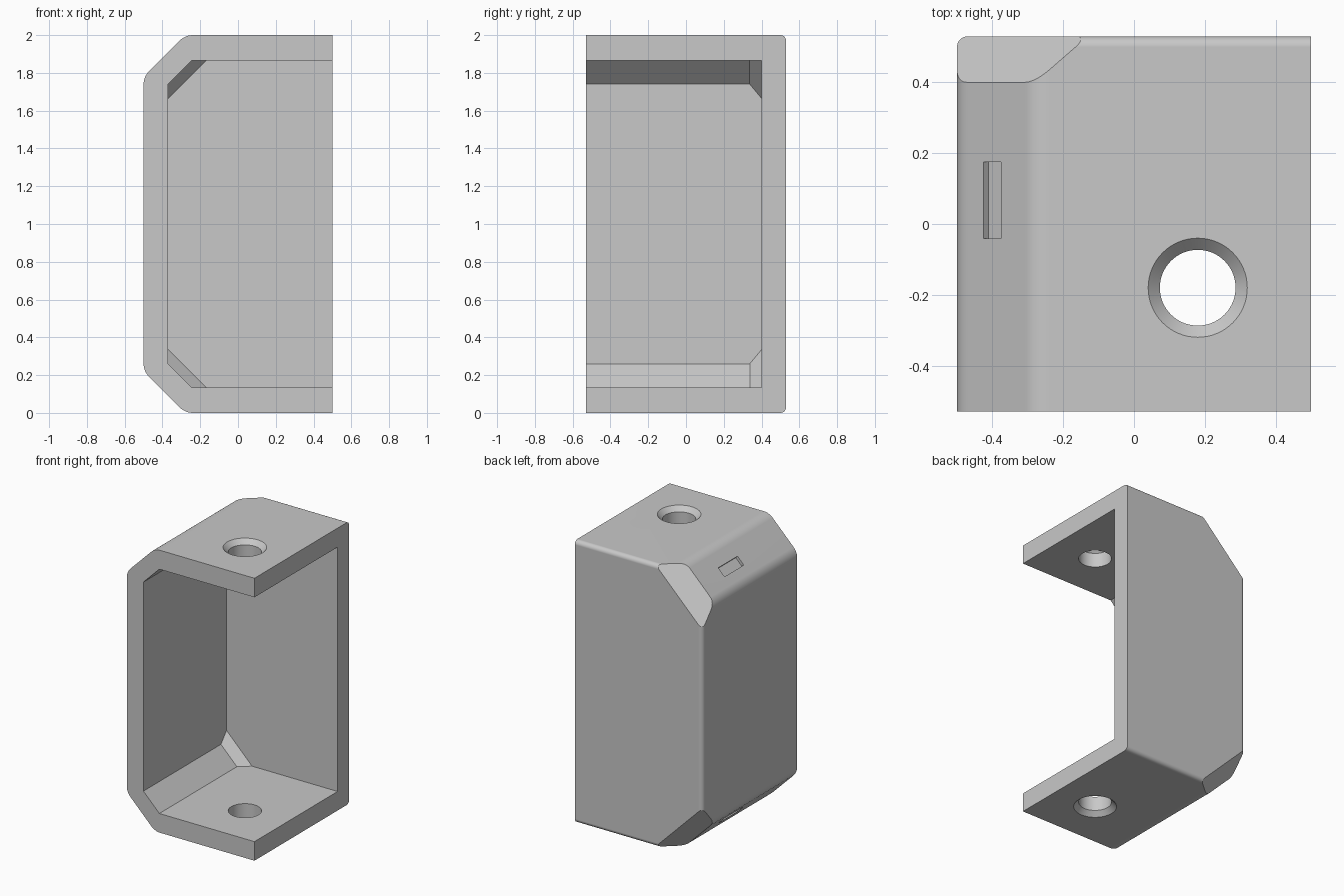
import bpy, bmesh, math
from mathutils import Vector, Matrix

cube = bpy.data.objects.get("Cube")
if cube:
    bpy.data.objects.remove(cube)

grey = bpy.data.materials.new("light grey")
grey.use_nodes = True
COLOUR = (0.58, 0.58, 0.58, 1)
grey.diffuse_color = COLOUR
grey.node_tree.nodes["Principled BSDF"].inputs["Base Color"].default_value = COLOUR

W, D, H = 0.5, 0.53, 2.0      # half width, half depth, height
WALL = 0.135
MID = H / 2


def to_object(bm, name):
    bmesh.ops.recalc_face_normals(bm, faces=bm.faces)
    mesh = bpy.data.meshes.new(name)
    bm.to_mesh(mesh)
    bm.free()
    mesh.materials.append(grey)
    obj = bpy.data.objects.new(name, mesh)
    bpy.context.collection.objects.link(obj)
    return obj


def fillet(prev, point, after, radius, steps=6):
    """Points of an arc that rounds the corner at point."""
    a, b = (prev - point).normalized(), (after - point).normalized()
    half = a.angle(b) / 2
    centre = point + (a + b).normalized() * radius / math.sin(half)
    p = (point + a * radius / math.tan(half) - centre).normalized()
    q = (point + b * radius / math.tan(half) - centre).normalized()
    return [centre + p.slerp(q, i / steps) * radius for i in range(steps + 1)]


def chamfered_prism(x0, x1, y0, y1, z0, z1, cut, radius=0):
    """Extrude along y a rectangle whose two left corners are chamfered."""
    corners = [Vector(c) for c in ((x1, z0), (x0 + cut, z0), (x0, z0 + cut),
                                   (x0, z1 - cut), (x0 + cut, z1), (x1, z1))]
    points = [corners[0]]
    for i in range(1, 5):
        if radius:
            points += fillet(*corners[i - 1:i + 2], radius)
        else:
            points.append(corners[i])
    points.append(corners[5])
    bm = bmesh.new()
    face = bm.faces.new([bm.verts.new((p.x, y0, p.y)) for p in points])
    grown = bmesh.ops.extrude_face_region(bm, geom=[face])["geom"]
    verts = [g for g in grown if isinstance(g, bmesh.types.BMVert)]
    bmesh.ops.translate(bm, verts=verts, vec=(0, y1 - y0, 0))
    # The extrusion leaves the first cap in place only when it is still needed
    bmesh.ops.holes_fill(bm, edges=[e for e in bm.edges if e.is_boundary])
    bmesh.ops.recalc_face_normals(bm, faces=bm.faces)
    return bm


def cut_corners(bm, slope, y, reach):
    """Slice off the two right-hand back corners; reach is z - x of the cut at y."""
    for side in (1, -1):
        point = Vector((0, y, MID + side * (reach - MID)))
        bmesh.ops.bisect_plane(bm, geom=bm.verts[:] + bm.edges[:] + bm.faces[:],
                               plane_co=point, plane_no=(-1, slope, side),
                               clear_outer=True)
        bmesh.ops.holes_fill(bm, edges=[e for e in bm.edges if e.is_boundary])


# Outer shell, rounded along the back edges
bm = chamfered_prism(-W, W, -D, D, 0, H, 0.22, 0.1)
back = [e for e in bm.edges
        if all(v.co.y > D - 0.001 for v in e.verts)
        and any(v.co.x < W - 0.001 for v in e.verts)]
bmesh.ops.bevel(bm, geom=back, offset=0.03, segments=5, profile=0.5, affect='EDGES')
cut_corners(bm, 1.15, 0.4, 2.28)
bracket = to_object(bm, "corner_bracket")

# Hollow, open at the front and on the left
bm = chamfered_prism(-W + 0.13, W + 0.5, -D - 0.5, D - 0.13, WALL, H - WALL, 0.125)
cut_corners(bm, 1.2, 0.4, 2.035)
cutters = [to_object(bm, "hollow_cutter")]

# Countersunk screw holes and shallow slots, top and bottom
for side, end in ((1, "top"), (-1, "bottom")):
    turn = Matrix.Rotation(0 if side > 0 else math.pi, 4, 'X')
    bm = bmesh.new()
    rings = []
    for r, z in ((0.107, -0.25), (0.107, -0.033), (0.14, 0), (0.14, 0.05)):
        rings.append([bm.verts.new((r * math.cos(a), r * math.sin(a), z))
                      for a in (math.tau * i / 64 for i in range(64))])
    for low, high in zip(rings, rings[1:]):
        for i in range(64):
            j = (i + 1) % 64
            bm.faces.new((low[i], low[j], high[j], high[i]))
    bm.faces.new(rings[0])
    bm.faces.new(rings[-1])
    place = Matrix.Translation((0.18, -0.18, MID + side * MID)) @ turn
    bm.transform(place)
    cutters.append(to_object(bm, end + "_hole_cutter"))

    bm = bmesh.new()
    bmesh.ops.create_cube(bm, size=1)
    place = (Matrix.Translation((-0.4, 0.067, MID + side * 0.88))
             @ Matrix.Rotation(-side * math.pi / 4, 4, 'Y')
             @ Matrix.Diagonal((0.07, 0.215, 0.04, 1)))
    bm.transform(place)
    cutters.append(to_object(bm, end + "_slot_cutter"))

bpy.context.view_layer.objects.active = bracket
bracket.select_set(True)
for cutter in cutters:
    cutter.hide_render = True
    mod = bracket.modifiers.new("cut", 'BOOLEAN')
    mod.operation = 'DIFFERENCE'
    mod.solver = 'EXACT'
    mod.object = cutter
    bpy.ops.object.modifier_apply(modifier=mod.name)
    bpy.data.objects.remove(cutter)

# Smooth fillets and holes, crisp flat faces
bpy.ops.object.select_all(action='DESELECT')
bracket.select_set(True)
bpy.ops.object.shade_smooth_by_angle(angle=math.radians(30))
weighted = bracket.modifiers.new("flat_faces", 'WEIGHTED_NORMAL')
weighted.keep_sharp = True
